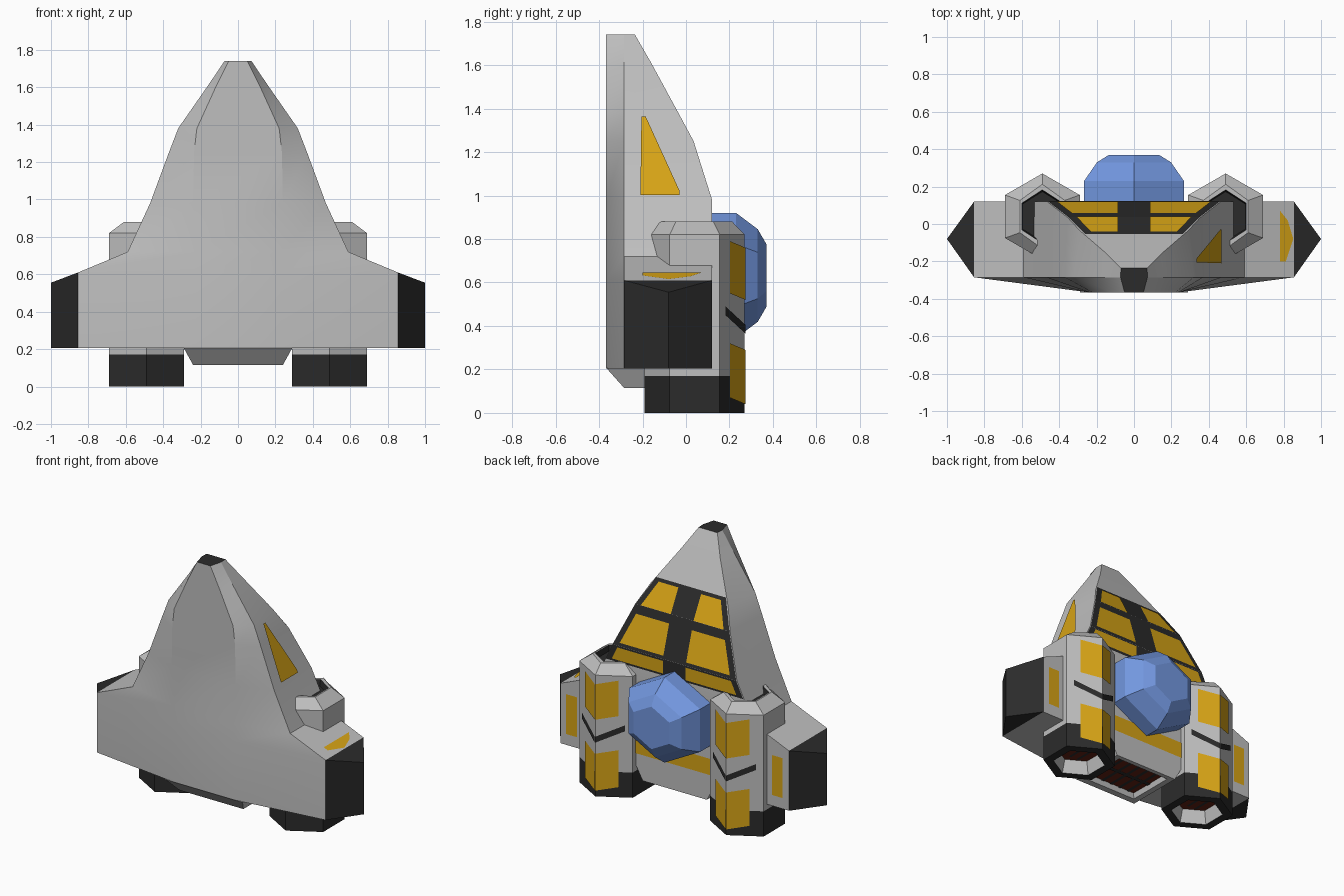
import bpy, bmesh
from mathutils import Vector

if "Cube" in bpy.data.objects:
    bpy.data.objects.remove(bpy.data.objects["Cube"])


def material(name, r, g, b):
    m = bpy.data.materials.new(name)
    m.diffuse_color = (r, g, b, 1)
    m.use_nodes = True
    m.node_tree.nodes["Principled BSDF"].inputs["Base Color"].default_value = m.diffuse_color
    return m


GREY = material("hull_grey", 0.52, 0.52, 0.52)
DARK = material("charcoal", 0.024, 0.024, 0.024)
YELLOW = material("marking_yellow", 0.68, 0.37, 0.008)
BLUE = material("canopy_blue", 0.17, 0.31, 0.74)
RED = material("vent_red", 0.12, 0.015, 0.006)


def finish(name, bm, mats):
    mesh = bpy.data.meshes.new(name)
    bm.to_mesh(mesh)
    bm.free()
    for m in mats:
        mesh.materials.append(m)
    ob = bpy.data.objects.new(name, mesh)
    bpy.context.collection.objects.link(ob)
    return ob


def loft(name, rings, mats, bands, caps=(0, 0)):
    """Skin equal-length rings; bands and caps give material slots."""
    bm = bmesh.new()
    vs = [[bm.verts.new(p) for p in ring] for ring in rings]
    n = len(vs[0])
    for a, b, slot in zip(vs, vs[1:], bands):
        for i in range(n):
            j = (i + 1) % n
            bm.faces.new((a[i], a[j], b[j], b[i])).material_index = slot
    for ring, slot in zip((vs[0], vs[-1]), caps):
        bm.faces.new(ring).material_index = slot
    bmesh.ops.recalc_face_normals(bm, faces=bm.faces)
    return finish(name, bm, mats)


def plate(name, pts, out, mat, lift=0.004):
    """Thin painted panel lifted off the surface along 'out'."""
    out = Vector(out).normalized()
    bm = bmesh.new()
    f = bm.faces.new([bm.verts.new(Vector(p) + out * lift) for p in pts])
    f.normal_update()
    if f.normal.dot(out) < 0:
        f.normal_flip()
    finish(name, bm, [mat])


# Hull: z, belly half width, edge half width, back y, back half width
SECTIONS = [
    (0.205, 0.23, 0.855, 0.12, 0.855),
    (0.61, 0.23, 0.855, 0.12, 0.855),
    (0.72, 0.23, 0.59, 0.12, 0.59),
    (0.98, 0.24, 0.47, 0.12, 0.465),
    (1.25, 0.235, 0.37, 0.035, 0.355),
    (1.38, 0.22, 0.32, -0.035, 0.29),
    (1.61, 0.115, 0.16, -0.16, 0.145),
    (1.74, 0.05, 0.072, -0.235, 0.07),
]
rings = [[(-f, -0.367, z), (f, -0.367, z), (e, -0.285, z),
          (b, y, z), (-b, y, z), (-e, -0.285, z)] for z, f, e, y, b in SECTIONS]
hull = loft("hull", rings, [GREY, DARK], [0] * 7, (0, 1))
bpy.context.view_layer.objects.active = hull
hull.select_set(True)
bpy.ops.object.shade_smooth_by_angle(angle=0.4)


def back(z):
    """Back surface y and half width at height z."""
    for lo, hi in zip(SECTIONS, SECTIONS[1:]):
        if lo[0] <= z <= hi[0]:
            t = (z - lo[0]) / (hi[0] - lo[0])
            return lo[3] + t * (hi[3] - lo[3]), lo[4] + t * (hi[4] - lo[4])


def back_panel(name, z0, z1, inner, margin, mat, lift):
    (y0, w0), (y1, w1) = back(z0), back(z1)
    for s in ((1, -1) if inner else (1,)):
        i0, i1 = (inner, inner) if inner else (margin - w0, margin - w1)
        plate(name, [(s * i0, y0, z0), (s * (w0 - margin), y0, z0),
                     (s * (w1 - margin), y1, z1), (s * i1, y1, z1)],
              (0, z1 - z0, y0 - y1), mat, lift)


# Dark dorsal panel with three rows of yellow markings
for z0, z1 in ((0.87, 0.98), (0.98, 1.25), (1.25, 1.42)):
    back_panel("dorsal_panel", z0, z1, 0, 0.004, DARK, 0.003)
for z0, z1 in ((0.885, 0.97), (1.0, 1.195), (1.25, 1.4)):
    back_panel("dorsal_marking", z0, z1, 0.085, 0.045, YELLOW, 0.007)

# Yellow stripe under the canopy
plate("rear_stripe", [(x, 0.12, z) for x, z in
      ((-0.3, 0.29), (0.3, 0.29), (0.3, 0.4), (-0.3, 0.4))], (0, 1, 0), YELLOW)

# Markings found on the right side only
plate("side_marking", [(0.47 - (z - 0.98) * 0.375, y, z) for y, z in
      ((-0.205, 1.36), (-0.21, 1.0), (-0.03, 1.0), (-0.03, 1.02), (-0.185, 1.36))],
      (1, 0, 0.375), YELLOW, 0.007)
plate("wing_marking", [(x, y, 0.72 - (x - 0.59) * 0.415) for x, y in
      ((0.78, 0.07), (0.82, 0.02), (0.85, -0.08), (0.81, -0.2), (0.78, -0.2))],
      (0.415, 0, 1), YELLOW)

# Central exhaust block with recessed vent
def rect(w, y0, y1, z):
    return [(-w, y0, z), (w, y0, z), (w, y1, z), (-w, y1, z)]


loft("exhaust_block", [rect(0.29, -0.366, 0.12, 0.206), rect(0.24, -0.285, 0.12, 0.115),
                       rect(0.2, -0.24, 0.09, 0.115), rect(0.19, -0.23, 0.08, 0.15)],
     [GREY, RED], [0, 0, 0], (0, 1))
for k in range(5):
    x = -0.14 + 0.07 * k
    plate("vent_bar", [(x - 0.011, -0.23, 0.15), (x + 0.011, -0.23, 0.15),
                       (x + 0.011, 0.08, 0.15), (x - 0.011, 0.08, 0.15)], (0, 0, -1), DARK)
plate("vent_crossbar", rect(0.19, -0.09, -0.06, 0.15), (0, 0, -1), DARK, 0.006)

# Canopy: pointed-top hexagon shrinking outwards
HEX = [(0, 1), (1, 0.5), (1, -0.5), (0, -1), (-1, -0.5), (-1, 0.5)]
loft("canopy", [[(0.267 * s * x, y, 0.632 + 0.288 * s * z) for x, z in HEX]
                for y, s in ((0.1, 1), (0.23, 1), (0.33, 0.74), (0.37, 0.5))],
     [BLUE], [0] * 3)

for side, label in ((1, "right"), (-1, "left")):
    # Wing tip wedge
    loft(label + "_wing_tip",
         [[(side * 0.855, -0.285, z0), (side, -0.08, z1), (side * 0.855, 0.12, z0)]
          for z0, z1 in ((0.205, 0.205), (0.61, 0.555))], [DARK], [0])
    plate(label + "_wing_rear_marking", [(side * x, 0.12, z) for x, z in
          ((0.73, 0.28), (0.81, 0.28), (0.81, 0.55), (0.73, 0.55))], (0, 1, 0), YELLOW)

    # Engine pod: nozzle recess, dark collar, body, tapered cap, intake
    cx, cy = side * 0.49, 0.04
    prof = [(0.09, 0.62, 0.62), (0, 0.72, 0.72), (0, 1, 1), (0.17, 1, 1), (0.82, 1, 1),
            (0.88, 0.6, 0.75), (0.88, 0.55, 0.62), (0.84, 0.53, 0.58)]
    loft(label + "_engine", [[(cx + 0.2 * sx * x, cy + 0.23 * sy * y, z) for x, y in HEX]
                             for z, sx, sy in prof],
         [GREY, DARK, RED], [0, 1, 1, 0, 0, 0, 1], (2, 1))
    for k in (-1, 0, 1):
        x = cx + 0.06 * k
        plate(label + "_nozzle_bar", [(x - 0.009, cy - 0.09, 0.09), (x + 0.009, cy - 0.09, 0.09),
              (x + 0.009, cy + 0.09, 0.09), (x - 0.009, cy + 0.09, 0.09)], (0, 0, -1), DARK)

    # Engine markings: t runs from the rear ridge along each slanted face
    for f in (1, -1):
        for t1, z0, z1, rise, mat in ((0.62, 0.52, 0.76, 0.03, YELLOW),
                                      (0.62, 0.04, 0.29, 0.03, YELLOW),
                                      (0.8, 0.365, 0.405, 0.085, DARK)):
            pts = [(cx + f * 0.2 * t, 0.27 - 0.115 * t, z + rise * t / t1)
                   for t, z in ((0, z0), (t1, z0), (t1, z1), (0, z1))]
            plate(label + "_engine_marking", pts, (f * 0.115, 0.2, 0), mat)
